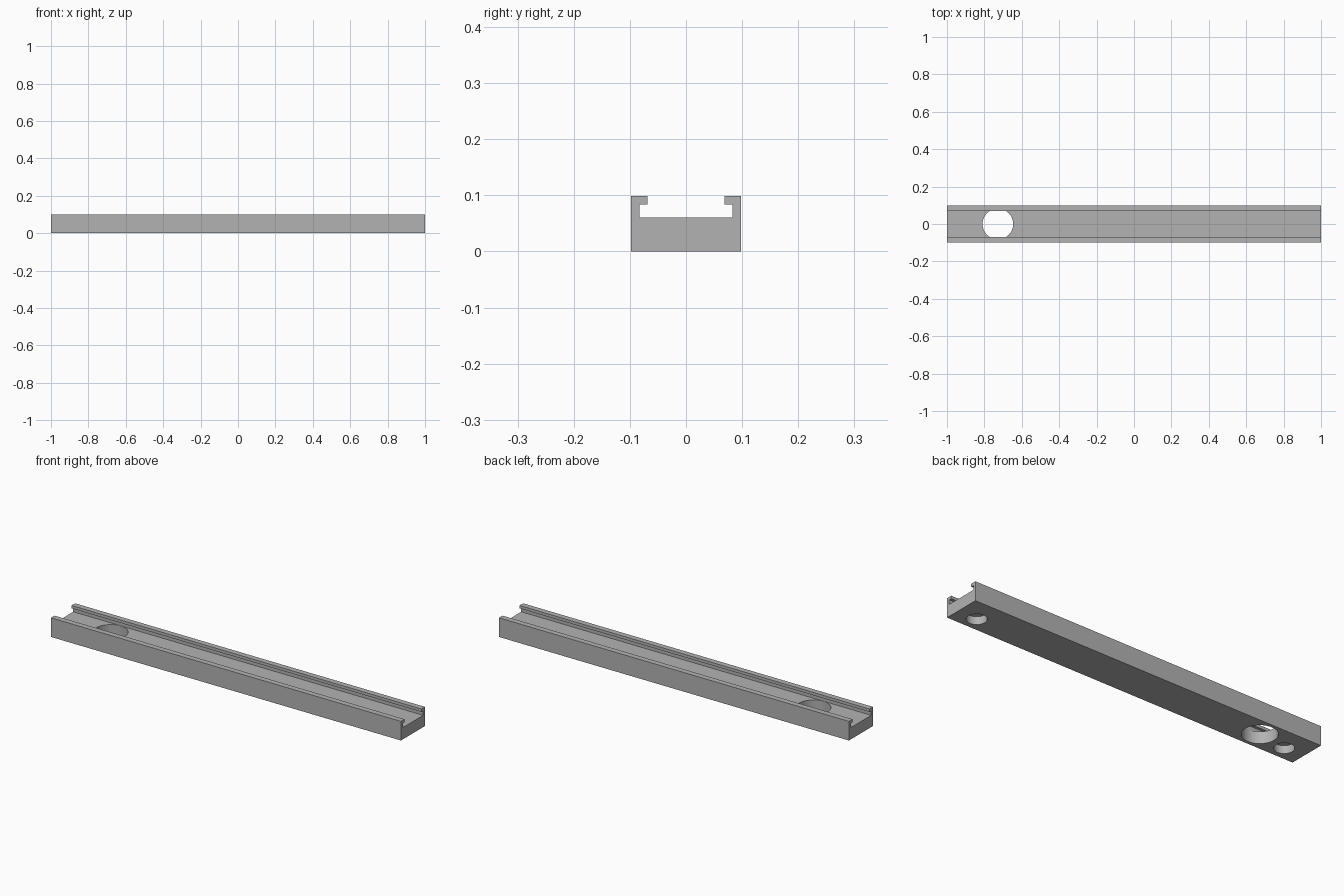
import bpy
import bmesh

default = bpy.data.objects.get("Cube")
if default:
    bpy.data.objects.remove(default, do_unlink=True)

# Single grey finish
grey = bpy.data.materials.new("plain_grey")
grey.use_nodes = True
colour = (0.45, 0.45, 0.45, 1)
grey.diffuse_color = colour
grey.node_tree.nodes["Principled BSDF"].inputs["Base Color"].default_value = colour

HALF_LENGTH = 1.0
FLOOR = 0.061


def link_mesh(name, bm):
    mesh = bpy.data.meshes.new(name)
    bmesh.ops.recalc_face_normals(bm, faces=bm.faces)
    bm.to_mesh(mesh)
    bm.free()
    obj = bpy.data.objects.new(name, mesh)
    bpy.context.collection.objects.link(obj)
    mesh.materials.append(grey)
    return obj


# Channel with inward lips: half cross-section, mirrored and extruded along x
half = [(0.098, 0), (0.098, 0.099), (0.069, 0.099),
        (0.069, 0.084), (0.083, 0.084), (0.083, FLOOR)]
outline = half + [(-y, z) for y, z in reversed(half)]
bm = bmesh.new()
section = bm.faces.new([bm.verts.new((-HALF_LENGTH, y, z)) for y, z in outline])
sweep = bmesh.ops.extrude_face_region(bm, geom=[section], use_keep_orig=True)
moved = [v for v in sweep["geom"] if isinstance(v, bmesh.types.BMVert)]
bmesh.ops.translate(bm, verts=moved, vec=(2 * HALF_LENGTH, 0, 0))
rail = link_mesh("channel_rail", bm)


def drill(name, x, y, radius, top):
    """Cut a round hole upward from the underside."""
    bottom = -0.05
    bm = bmesh.new()
    bmesh.ops.create_cone(bm, cap_ends=True, segments=64, radius1=radius,
                          radius2=radius, depth=top - bottom)
    bmesh.ops.translate(bm, verts=bm.verts, vec=(x, y, (top + bottom) / 2))
    cutter = link_mesh(name, bm)
    cutter.hide_render = True
    cutter.hide_set(True)
    cutter.display_type = 'WIRE'
    cut = rail.modifiers.new(name, 'BOOLEAN')
    cut.operation = 'DIFFERENCE'
    cut.solver = 'EXACT'
    cut.object = cutter
    return cutter


# Large through hole in the floor, and a blind socket near each end
cutters = [drill("through_hole_cutter", -0.728, 0, 0.082, 0.075)]
for side, x in (("right", -0.89), ("left", 0.89)):
    cutters.append(drill(side + "_socket_cutter", x, -0.025, 0.047, 0.04))

# Apply the cuts and smooth the hole walls
bpy.ops.object.select_all(action='DESELECT')
rail.select_set(True)
bpy.context.view_layer.objects.active = rail
for name in [m.name for m in rail.modifiers]:
    bpy.ops.object.modifier_apply(modifier=name)
for cutter in cutters:
    bpy.data.objects.remove(cutter, do_unlink=True)
bpy.ops.object.shade_smooth_by_angle(angle=0.5)
